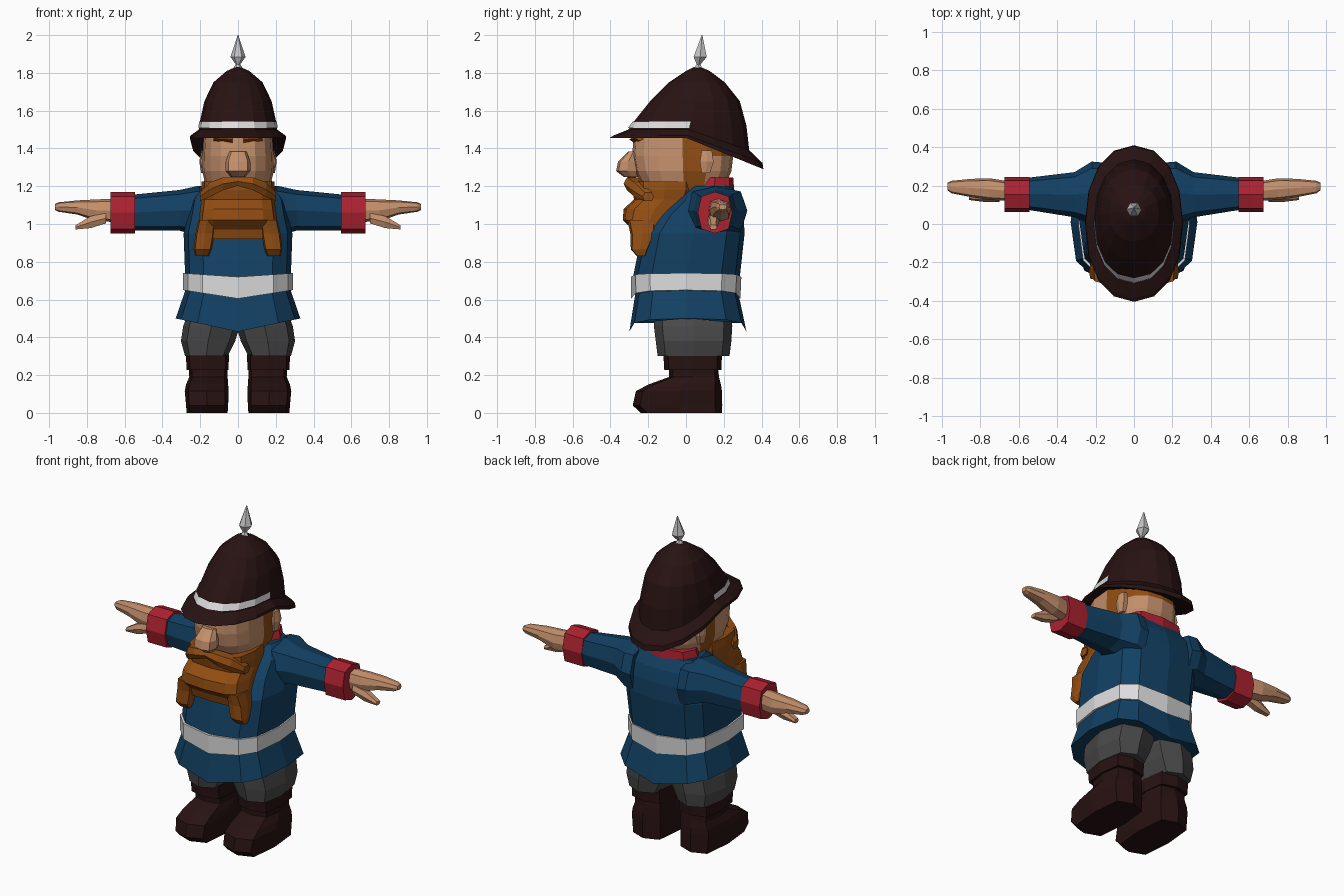
import bpy, bmesh, math


def mat(name, rgb):
    m = bpy.data.materials.new(name)
    m.diffuse_color = (*rgb, 1)
    return m


BROWN = mat("dark_brown", (0.021, 0.006, 0.006))
BLUE = mat("coat_blue", (0.006, 0.052, 0.125))
RED = mat("cuff_red", (0.42, 0.016, 0.03))
SKIN = mat("skin", (0.56, 0.28, 0.15))
HAIR = mat("ginger", (0.29, 0.075, 0.006))
GREY = mat("trouser_grey", (0.065, 0.065, 0.065))
WHITE = mat("white_trim", (0.72, 0.72, 0.72))
STEEL = mat("steel", (0.55, 0.55, 0.55))


def power(v, p):
    return math.copysign(abs(v) ** p, v) if abs(v) > 1e-6 else 0.0


def loft(name, rings, mats, n=8, p=0.7, axis="z", caps=True, mirror=False,
         warp=None, keep=None, rule=None):
    """Rings are (t, a0, a1, b0, b1, extra); lofted along z (a=x, b=y) or x (a=y, b=z)."""
    bm = bmesh.new()
    loops = []
    for t, a0, a1, b0, b1, *extra in rings:
        loop = []
        for i in range(n):
            ang = 2 * math.pi * i / n
            c, s = power(math.cos(ang), p), power(math.sin(ang), p)
            a = (a0 + a1) / 2 + (a1 - a0) / 2 * c
            b = (b0 + b1) / 2 + (b1 - b0) / 2 * s
            dz = warp(c, s, extra[0]) if warp and extra else 0
            loop.append(bm.verts.new((a, b, t - dz) if axis == "z" else (t, a, b)))
        loops.append(loop)
    for lo, hi in zip(loops, loops[1:]):
        for i in range(n):
            j = (i + 1) % n
            bm.faces.new((lo[i], lo[j], hi[j], hi[i]))
    if caps:
        bm.faces.new(loops[0][::-1])
        bm.faces.new(loops[-1])
    bmesh.ops.recalc_face_normals(bm, faces=bm.faces[:])
    if keep:
        drop = [f for f in bm.faces if not keep(f.calc_center_median())]
        bmesh.ops.delete(bm, geom=drop, context="FACES")
    if rule:
        for f in bm.faces:
            f.material_index = rule(f.calc_center_median())
    me = bpy.data.meshes.new(name)
    bm.to_mesh(me)
    bm.free()
    for m in mats:
        me.materials.append(m)
    ob = bpy.data.objects.new(name, me)
    bpy.context.collection.objects.link(ob)
    if mirror:
        mod = ob.modifiers.new("mirror", "MIRROR")
        mod.use_mirror_merge = False
    return ob


def sym(rows):
    """Expand (z, half_width, front, back, ...) into rings centred on x."""
    return [(r[0], -r[1], r[1], *r[2:]) for r in rows]


# hems and the belt sag towards the middle of the front and back
def sag(c, s, d):
    return d * (1 - abs(c))


# the hat brim slopes down behind
def slope(c, s, d):
    return d * max(0, s)


# coat, belt and collar
loft("coat", sym([
    (0.50, 0.33, -0.30, 0.32, 0.07), (0.66, 0.275, -0.27, 0.28, 0.04),
    (0.73, 0.28, -0.28, 0.285, 0.01), (0.95, 0.288, -0.235, 0.31),
    (1.05, 0.265, -0.16, 0.305), (1.13, 0.25, -0.06, 0.285),
    (1.20, 0.20, 0.02, 0.245)]), [BLUE], n=12, p=0.62, warp=sag)
loft("belt", sym([
    (0.65, 0.29, -0.29, 0.288, 0.045), (0.74, 0.29, -0.292, 0.293, 0.02)]),
    [WHITE], n=12, p=0.62, warp=sag)
loft("collar", sym([(1.18, 0.19, 0.04, 0.255), (1.245, 0.175, 0.06, 0.25)]), [RED])

# arms, cuffs and hands
loft("sleeve", [(0.16, 0.0, 0.32, 0.92, 1.20), (0.22, 0.0, 0.325, 0.94, 1.20),
                (0.31, 0.035, 0.27, 0.965, 1.18), (0.56, 0.075, 0.24, 0.965, 1.155)],
     [BLUE], axis="x", mirror=True)
loft("cuff", [(0.545, 0.062, 0.245, 0.95, 1.17), (0.675, 0.062, 0.245, 0.95, 1.17)],
     [RED], axis="x", mirror=True)
loft("hand", [(0.64, 0.12, 0.22, 1.01, 1.135), (0.75, 0.125, 0.238, 1.015, 1.13),
              (0.85, 0.14, 0.235, 1.05, 1.125), (0.95, 0.16, 0.225, 1.065, 1.115),
              (0.97, 0.175, 0.215, 1.075, 1.105)], [SKIN], axis="x", mirror=True)
loft("thumb", [(0.70, 0.115, 0.18, 1.0, 1.06), (0.78, 0.115, 0.175, 0.975, 1.045),
               (0.86, 0.125, 0.165, 0.97, 0.995)], [SKIN], n=6, axis="x", mirror=True)

# trousers and boots
loft("trouser_leg", [(0.30, 0.055, 0.28, -0.15, 0.23), (0.38, 0.015, 0.302, -0.16, 0.24),
                     (0.46, -0.01, 0.29, -0.17, 0.245), (0.54, -0.01, 0.26, -0.17, 0.24)],
     [GREY], mirror=True)
loft("boot", [(0.0, 0.055, 0.272, -0.24, 0.19), (0.04, 0.052, 0.275, -0.282, 0.192),
              (0.115, 0.05, 0.282, -0.265, 0.19), (0.15, 0.052, 0.275, -0.20, 0.185),
              (0.19, 0.055, 0.258, -0.09, 0.175), (0.23, 0.055, 0.26, -0.09, 0.17)],
     [BROWN], p=0.5, mirror=True)
loft("boot_top", [(0.228, 0.05, 0.272, -0.115, 0.188), (0.31, 0.048, 0.276, -0.12, 0.19)],
     [BROWN], p=0.5, mirror=True)


# head: sideburns and the upper back of the head are ginger
def hair_rule(c):
    sideburn = 0 < c.y < 0.08 and abs(c.x) > 0.1
    nape = c.y > 0.08 and c.z > 1.38
    return 1 if sideburn or nape else 0


loft("head", sym([(1.18, 0.165, -0.22, 0.20), (1.28, 0.19, -0.27, 0.24),
                  (1.36, 0.188, -0.285, 0.25), (1.50, 0.18, -0.275, 0.24)]),
     [SKIN, HAIR], n=16, p=0.75, rule=hair_rule)
loft("ear", [(1.27, 0.16, 0.195, 0.08, 0.13), (1.33, 0.16, 0.205, 0.07, 0.15),
             (1.39, 0.16, 0.195, 0.08, 0.14)], [SKIN], n=6, mirror=True)
loft("nose", sym([(1.25, 0.04, -0.33, -0.25), (1.28, 0.065, -0.37, -0.25),
                  (1.33, 0.065, -0.36, -0.25), (1.385, 0.045, -0.305, -0.25)]), [SKIN])
loft("eyebrow", [(0.03, -0.30, -0.25, 1.43, 1.465), (0.13, -0.27, -0.22, 1.44, 1.465)],
     [HAIR], n=4, p=1, axis="x", mirror=True)

# beard, braids and moustache
loft("beard", sym([(0.92, 0.195, -0.265, -0.12), (0.97, 0.21, -0.28, -0.10),
                   (1.02, 0.208, -0.335, -0.05), (1.08, 0.20, -0.33, 0.0),
                   (1.13, 0.193, -0.275, 0.04), (1.18, 0.197, -0.285, 0.06),
                   (1.225, 0.192, -0.285, 0.06)]), [HAIR], n=12, p=0.62)
loft("braid", [(0.83, 0.155, 0.225, -0.26, -0.215), (0.865, 0.14, 0.235, -0.292, -0.20),
               (0.95, 0.125, 0.225, -0.295, -0.16), (1.02, 0.12, 0.21, -0.31, -0.16)],
     [HAIR], p=0.5, mirror=True)
loft("moustache", [(0.0, -0.325, -0.25, 1.20, 1.25), (0.08, -0.33, -0.24, 1.175, 1.25),
                   (0.15, -0.29, -0.20, 1.14, 1.225), (0.20, -0.23, -0.17, 1.12, 1.17)],
     [HAIR], n=6, axis="x", mirror=True)

# helmet with sloping brim
loft("helmet", sym([
    (1.475, 0.17, -0.26, 0.23, 0.08), (1.455, 0.255, -0.405, 0.41, 0.165),
    (1.468, 0.252, -0.385, 0.405, 0.145), (1.50, 0.207, -0.305, 0.335, 0.11),
    (1.55, 0.20, -0.27, 0.32, 0.03), (1.65, 0.178, -0.19, 0.285),
    (1.75, 0.13, -0.09, 0.205), (1.81, 0.06, 0.0, 0.125),
    (1.83, 0.015, 0.04, 0.08)]), [BROWN], n=16, p=0.92, warp=slope)
# band over the front half only
loft("helmet_band", sym([(1.508, 0.210, -0.307, 0.34), (1.543, 0.206, -0.282, 0.33)]),
     [WHITE], n=16, p=0.92, caps=False, keep=lambda c: c.y < 0.01)
# steel spike
loft("spike", sym([(1.81, 0.035, 0.025, 0.095), (1.845, 0.012, 0.055, 0.079),
                   (1.885, 0.04, 0.035, 0.115), (2.0, 0.002, 0.083, 0.087)]),
     [STEEL], n=6, p=1)
